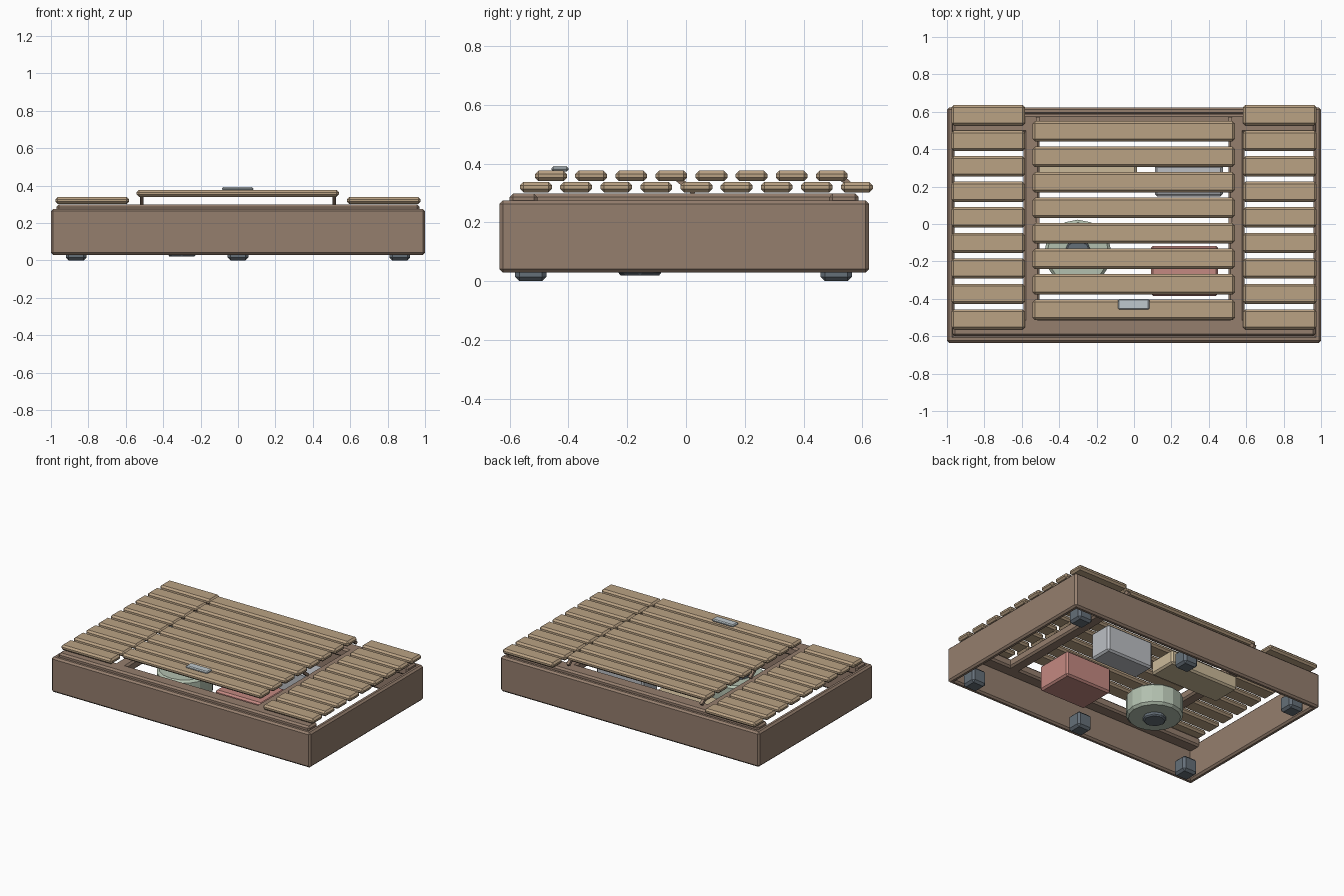
import bpy, math
from mathutils import Vector

if "Cube" in bpy.data.objects:
    bpy.data.objects.remove(bpy.data.objects["Cube"])


def material(name, rgb):
    m = bpy.data.materials.new(name)
    m.diffuse_color = (*rgb, 1)
    m.use_nodes = True
    m.node_tree.nodes["Principled BSDF"].inputs["Base Color"].default_value = m.diffuse_color
    return m


FRAME = material("frame_wood", (0.30, 0.21, 0.155))
SLAT = material("slat_wood", (0.49, 0.36, 0.23))
DARK = material("dark_grey", (0.13, 0.16, 0.19))
METAL = material("pale_metal", (0.52, 0.58, 0.61))
RED = material("dull_red", (0.55, 0.25, 0.22))
GREY = material("box_grey", (0.50, 0.52, 0.55))
TAN = material("box_tan", (0.60, 0.49, 0.32))
GREEN = material("pale_green", (0.45, 0.53, 0.43))


def finish(ob, name, mat, bevel):
    ob.name = name
    ob.data.materials.append(mat)
    if bevel:
        b = ob.modifiers.new("chamfer", "BEVEL")
        b.width = bevel
        b.segments = 1
        b.limit_method = "ANGLE"
        b.angle_limit = math.radians(40)
    return ob


def box(name, x, y, z, mat, bevel=0.012):
    """Chamfered box given as (min, max) on each axis."""
    bpy.ops.mesh.primitive_cube_add(size=1)
    ob = bpy.context.object
    for v in ob.data.vertices:
        v.co = [r[0] if c < 0 else r[1] for c, r in zip(v.co, (x, y, z))]
    return finish(ob, name, mat, bevel)


def cylinder(name, x, y, z, r, sides, mat, bevel=0.012):
    bpy.ops.mesh.primitive_cylinder_add(vertices=sides, radius=r, depth=z[1] - z[0],
                                        location=(x, y, (z[0] + z[1]) / 2))
    return finish(bpy.context.object, name, mat, bevel)


def bar(name, a, b, w, mat):
    """Thin square bar between two points."""
    a, b = Vector(a), Vector(b)
    bpy.ops.mesh.primitive_cube_add(size=1, location=(a + b) / 2)
    ob = bpy.context.object
    for v in ob.data.vertices:
        v.co = (v.co.x * w, v.co.y * w, v.co.z * (b - a).length)
    ob.rotation_euler = (b - a).to_track_quat("Z", "Y").to_euler()
    return finish(ob, name, mat, 0)


# outer frame boards
WALL = (0.03, 0.275)
box("front_board", (-1, 1), (-0.635, -0.595), WALL, FRAME)
box("back_board", (-1, 1), (0.583, 0.623), WALL, FRAME)
box("left_board", (-1, -0.96), (-0.625, 0.613), WALL, FRAME)
box("right_board", (0.96, 1), (-0.625, 0.613), WALL, FRAME)

# rails and cross joists that carry the deck
TOP = (0.235, 0.298)
box("front_rail", (-0.97, 0.97), (-0.60, -0.505), TOP, FRAME)
box("back_rail", (-0.97, 0.97), (0.487, 0.587), TOP, FRAME)
for side, s in (("left", -1), ("right", 1)):
    xs = sorted((s * 0.505, s * 0.59))
    box(side + "_joist", xs, (-0.597, 0.584), TOP, FRAME)

# fixed side slats
for side, s in (("left", -1), ("right", 1)):
    for i in range(9):
        y = -0.51 + i * 0.1364
        box(f"{side}_slat_{i + 1}", sorted((s * 0.583, s * 0.977)),
            (y - 0.054, y + 0.054), (0.302, 0.338), SLAT)

# lid slats and pull handle
for i in range(8):
    y = -0.459 + i * 0.1364
    box(f"lid_slat_{i + 1}", (-0.542, 0.539), (y - 0.054, y + 0.054), (0.34, 0.376), SLAT)
box("lid_handle", (-0.085, 0.082), (-0.457, -0.40), (0.373, 0.391), METAL, 0.006)

# lid hinges and stays
for side, s in (("left", -1), ("right", 1)):
    x = s * 0.515
    bar(side + "_hinge", (x, 0.52, 0.36), (x, 0.565, 0.32), 0.02, FRAME)
    bar(side + "_stay", (x, -0.03, 0.35), (x, 0.03, 0.30), 0.02, FRAME)

# six feet
for x in (-0.865, 0, 0.865):
    for y, row in ((-0.528, "front"), (0.511, "back")):
        box(f"{row}_foot", (x - 0.055, x + 0.055), (y - 0.054, y + 0.054), (0, 0.11), DARK, 0.015)

# stored contents
box("red_crate", (0.09, 0.45), (-0.385, -0.117), (0.06, 0.24), RED)
box("grey_crate", (0.112, 0.475), (0.148, 0.315), (0.04, 0.23), GREY)
box("tan_crate", (-0.52, 0.015), (0.185, 0.39), (0.085, 0.185), TAN)
cylinder("reel_drum", -0.3, -0.157, (0.045, 0.195), 0.18, 16, GREEN, 0.015)
cylinder("reel_hub", -0.3, -0.157, (0.02, 0.215), 0.075, 8, DARK, 0.008)
